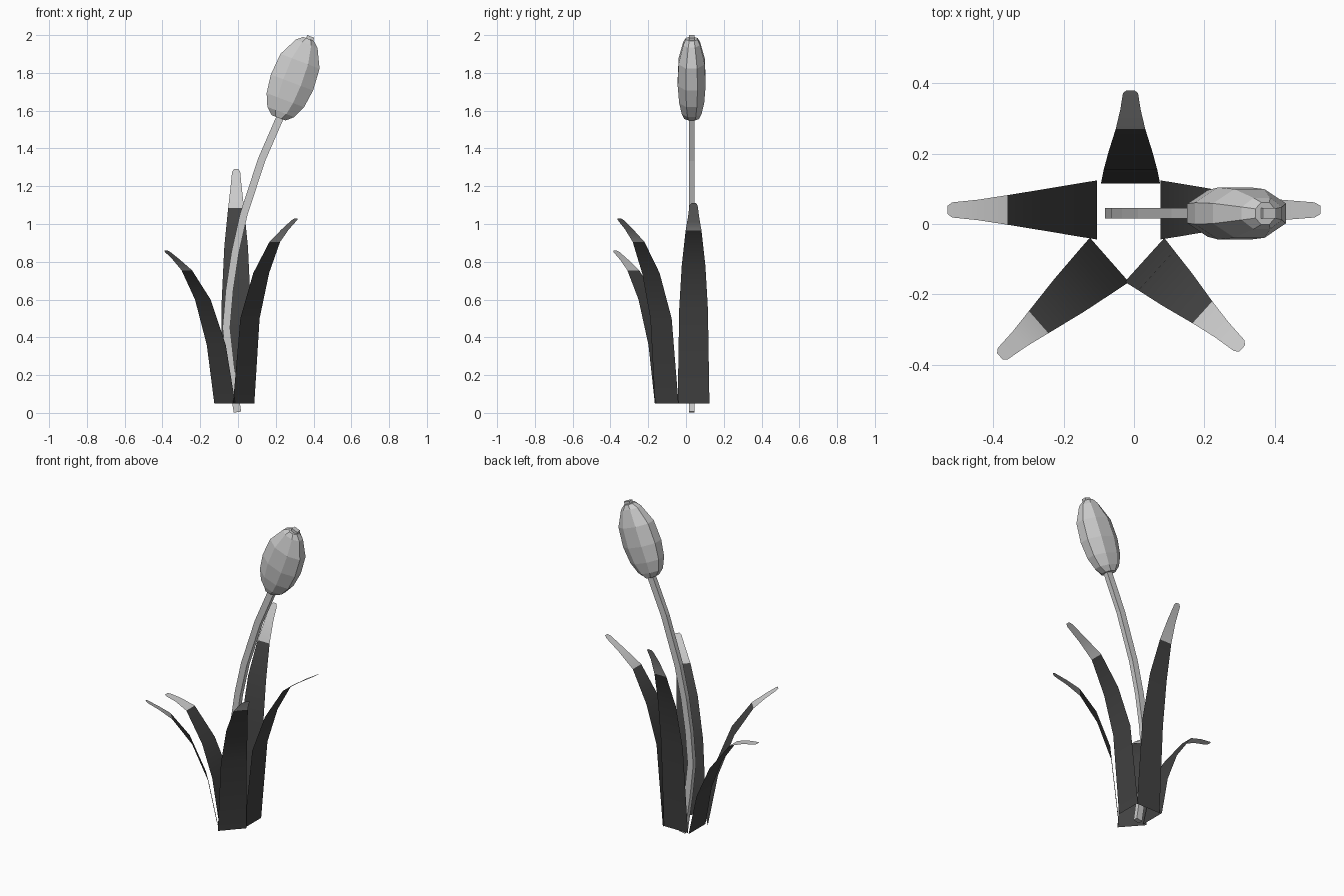
import bpy
import bmesh
import math
from mathutils import Vector

cube = bpy.data.objects.get("Cube")
if cube:
    bpy.data.objects.remove(cube, do_unlink=True)


def make_material(name, value):
    mat = bpy.data.materials.new(name)
    mat.use_nodes = True
    colour = (value, value, value, 1)
    mat.diffuse_color = colour
    mat.node_tree.nodes["Principled BSDF"].inputs["Base Color"].default_value = colour
    return mat


LIGHT = make_material("light grey", 0.6)
DARK = make_material("dark grey", 0.055)


def add_object(name, bm, mats, smooth=None, solid=True):
    if solid:
        bmesh.ops.recalc_face_normals(bm, faces=bm.faces)
    mesh = bpy.data.meshes.new(name)
    bm.to_mesh(mesh)
    bm.free()
    for mat in mats:
        mesh.materials.append(mat)
    obj = bpy.data.objects.new(name, mesh)
    bpy.context.collection.objects.link(obj)
    if smooth:
        bpy.ops.object.select_all(action="DESELECT")
        obj.select_set(True)
        bpy.context.view_layer.objects.active = obj
        bpy.ops.object.shade_smooth_by_angle(angle=math.radians(smooth))
    return obj


def loft(bm, rings, capped=True):
    """Join closed rings of points with quads and cap both ends."""
    loops = [[bm.verts.new(p) for p in ring] for ring in rings]
    n = len(loops[0])
    for a, b in zip(loops, loops[1:]):
        for i in range(n):
            j = (i + 1) % n
            bm.faces.new((a[i], a[j], b[j], b[i]))
    if capped:
        bm.faces.new(loops[0])
        bm.faces.new(loops[-1])


# Leaves: single-sheet blades, bending outward, with a light tip
WIDTHS = (0.168, 0.152, 0.125, 0.084, 0.058, 0.043, 0.024)


def leaf(name, base, direction, profile):
    out = Vector((direction[0], direction[1], 0)).normalized()
    side = Vector((-out.y, out.x, 0))
    mid, tip = Vector(profile[-2]), Vector(profile[-1])
    points = [Vector(p) for p in profile[:-1]] + [mid.lerp(tip, 0.85), tip]
    bm = bmesh.new()
    rows = []
    for p, w in zip(points, WIDTHS):
        c = Vector((base[0], base[1], 0)) + out * p.x + Vector((0, 0, p.y))
        rows.append([bm.verts.new(c + side * k * w / 2) for k in (-1, 1)])
    for i, (a, b) in enumerate(zip(rows, rows[1:])):
        face = bm.faces.new((a[0], a[1], b[1], b[0]))
        face.material_index = 1 if i >= 3 else 0
    add_object(name, bm, (DARK, LIGHT), smooth=30, solid=False)


leaf("back_leaf", (-0.01, 0.115), (0, 1),
     [(0, .05), (.04, .6), (.09, .88), (.155, 1.085), (.21, 1.2), (.265, 1.29)])
leaf("left_leaf", (0.075, 0.04), (1, 0),
     [(0, .05), (.05, .55), (.13, .78), (.24, .965), (.345, 1.04), (.455, 1.11)])
leaf("right_leaf", (-0.105, 0.04), (-1, 0),
     [(0, .05), (.05, .3), (.13, .49), (.255, .66), (.34, .69), (.425, .705)])
leaf("front_left_leaf", (0.03, -0.102), (0.74, -0.67),
     [(0, .05), (.045, .5), (.125, .74), (.222, .905), (.295, .97), (.375, 1.03)])
leaf("front_right_leaf", (-0.07, -0.102), (-0.75, -0.66),
     [(0, .05), (.06, .36), (.155, .6), (.268, .755), (.34, .81), (.415, .86)])

# Stem: square rod following a curve, poking out through the flower
PATH = [(-.003, .004), (-.04, .25), (-.062, .45), (-.045, .65), (-.015, .85),
        (.03, 1.05), (.125, 1.34), (.225, 1.57), (.385, 1.993)]
CENTRE_Y = 0.03
path = [Vector((x, CENTRE_Y, z)) for x, z in PATH]
rings = []
for i, p in enumerate(path):
    along = (path[min(i + 1, len(path) - 1)] - path[max(i - 1, 0)]).normalized()
    across = Vector((along.z, 0, -along.x)) * 0.02
    depth = Vector((0, 0.015, 0))
    rings.append([p + across + depth, p - across + depth,
                  p - across - depth, p + across - depth])
bm = bmesh.new()
loft(bm, rings)
add_object("stem", bm, (LIGHT,))

# Flower: flattened eight-sided bud along the tilted top of the stem
axis = (path[-1] - path[-2]).normalized()
across = Vector((axis.z, 0, -axis.x))
origin = Vector((0.215, CENTRE_Y, 1.562))
SECTIONS = [(0, .04, .04), (.033, .077, .053), (.1, .107, .067), (.2, .121, .075),
            (.32, .112, .07), (.42, .062, .045), (.447, .03, .032)]
rings = []
for t, wide, deep in SECTIONS:
    ring = []
    for k in range(8):
        a = math.tau * (k + 0.5) / 8
        ring.append(origin + axis * t + across * (wide * 1.07 * math.cos(a))
                    + Vector((0, deep * 1.07 * math.sin(a), 0)))
    rings.append(ring)
bm = bmesh.new()
loft(bm, rings)
add_object("flower", bm, (LIGHT,))
